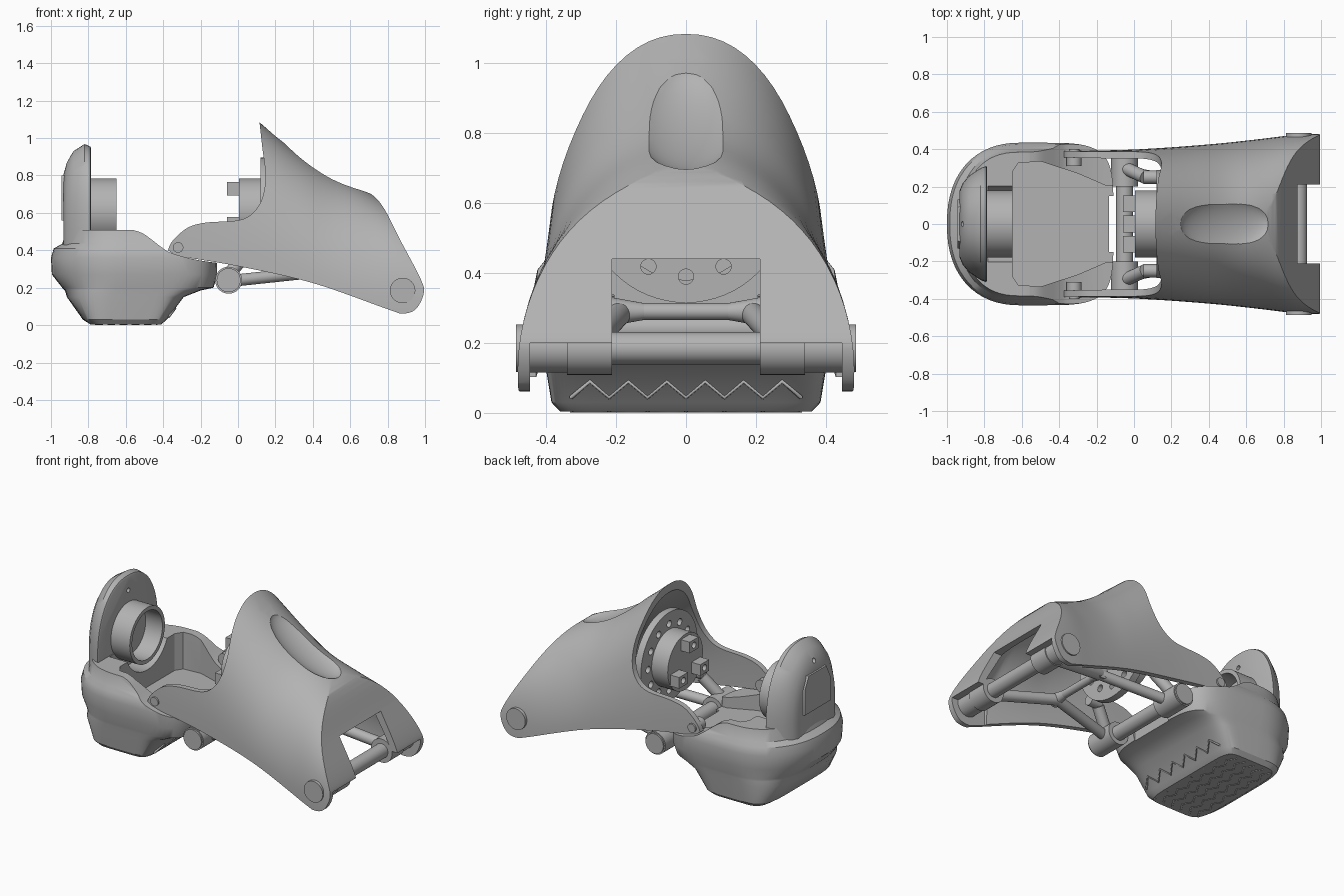
import bpy, bmesh, math
from mathutils import Vector, Matrix

if "Cube" in bpy.data.objects:
    bpy.data.objects.remove(bpy.data.objects["Cube"])

grey = bpy.data.materials.new("plain_grey")
grey.use_nodes = True
grey.diffuse_color = (0.45, 0.45, 0.45, 1)
grey.node_tree.nodes["Principled BSDF"].inputs["Base Color"].default_value = (0.45, 0.45, 0.45, 1)


def make(name, bm):
    bmesh.ops.recalc_face_normals(bm, faces=bm.faces)
    me = bpy.data.meshes.new(name)
    bm.to_mesh(me)
    bm.free()
    me.materials.append(grey)
    ob = bpy.data.objects.new(name, me)
    bpy.context.collection.objects.link(ob)
    return ob


def spline(pts, k=6):
    """Catmull-Rom through tuples of any size."""
    out = []
    v = [Vector(p) for p in pts]
    for i in range(len(v) - 1):
        a, b, c, d = v[max(i - 1, 0)], v[i], v[i + 1], v[min(i + 2, len(v) - 1)]
        for s in range(k):
            t = s / k
            out.append(b + (c - a) * t / 2 + (a * 2 - b * 5 + c * 4 - d) * t * t / 2
                       + (b * 3 - a - c * 3 + d) * t ** 3 / 2)
    return out + [v[-1]]


def loft(name, rings):
    bm = bmesh.new()
    vs = [[bm.verts.new(p) for p in r] for r in rings]
    n = len(vs[0])
    for a, b in zip(vs, vs[1:]):
        for i in range(n):
            bm.faces.new((a[i], a[(i + 1) % n], b[(i + 1) % n], b[i]))
    bm.faces.new(vs[0])
    bm.faces.new(vs[-1])
    return make(name, bm)


def side_prism(name, pts, w):
    return loft(name, [[(p[0], y, p[1]) for p in pts] for y in (-w, w)])


def box(name, lo, hi):
    return loft(name, [[(lo[0], lo[1], z), (hi[0], lo[1], z), (hi[0], hi[1], z), (lo[0], hi[1], z)]
                       for z in (lo[2], hi[2])])


def rod(name, a, b, r, r2=None, seg=40):
    a, b = Vector(a), Vector(b)
    m = Matrix.Translation((a + b) / 2) @ (b - a).to_track_quat('Z', 'Y').to_matrix().to_4x4()
    bm = bmesh.new()
    bmesh.ops.create_cone(bm, cap_ends=True, segments=seg, radius1=r, radius2=r2 or r,
                          depth=(b - a).length, matrix=m)
    return make(name, bm)


def cut(ob, tool, op='DIFFERENCE'):
    mod = ob.modifiers.new("cut", 'BOOLEAN')
    mod.object, mod.operation, mod.solver = tool, op, 'EXACT'
    dg = bpy.context.evaluated_depsgraph_get()
    me = bpy.data.meshes.new_from_object(ob.evaluated_get(dg))
    ob.modifiers.clear()
    ob.data = me
    bpy.data.objects.remove(tool)


def power(v, e):
    return math.copysign(abs(v) ** e, v)


def arch(x, w, top, base, n, drop, k=40):
    ring = []
    for i in range(k + 1):
        t = math.pi * i / k
        ring.append((x, w * power(math.cos(t), 2 / n), base + (top - base) * max(math.sin(t), 0) ** (2 / n)))
    return [(x, w, base - drop)] + ring + [(x, -w, base - drop)]


# Toe cover: arched shell trimmed to its side profile
stations = spline([(-.5, .39, 1.5, .36, 2.2), (-.1, .395, 1.27, .32, 2.2), (.12, .405, 1.08, .29, 2.2),
                   (.33, .42, .91, .24, 2.1), (.5, .435, .8, .19, 2.0), (.68, .455, .72, .13, 2.1),
                   (.85, .475, .62, .08, 2.5), (1.03, .485, .48, .04, 3)])
cover = loft("toe_cover", [arch(*s, .25) for s in stations])
rear = spline([(-.375, .4), (-.35, .45), (-.27, .52), (-.17, .548), (0, .56), (.08, .6), (.13, .68),
               (.147, .8), (.13, .95), (.115, 1.085)])
front = spline([(.2, 1.01), (.33, .912), (.5, .802), (.68, .72), (.77, .64), (.87, .45), (.975, .25),
                (.993, .17), (.95, .085), (.88, .062), (.8, .085), (.4, .225), (0, .315), (-.33, .37)])
cut(cover, side_prism("trim", rear + front, .7), 'INTERSECT')
bm = bmesh.new()
bmesh.ops.create_uvsphere(bm, u_segments=32, v_segments=20, radius=1, matrix=Matrix.Translation((.49, 0, .85))
                          @ Matrix.Rotation(math.radians(31), 4, 'Y') @ Matrix.Diagonal((.28, .155, .075, 1)))
cut(cover, make("dent", bm))
cavity = [arch(x, w - .035, min(top - .055, .56 - 1.9 * (x - .77)), base, n, .4)
          for x, w, top, base, n in stations if x < .975]
cut(cover, loft("cavity", cavity))
cut(cover, box("notch", (.78, -.212, .1), (1.1, .212, .44)))
cut(cover, box("underside", (.75, -.447, -.1), (1.1, .447, .2)))


# Heel body: stacked plan outlines, rounded behind and squarer in front
def plan(z, x0, x1, w, nb, nf, k=64):
    ring = []
    for i in range(k):
        t = 2 * math.pi * i / k
        c, s = math.cos(t), math.sin(t)
        n = nf if c > 0 else nb
        mid = -.6
        ring.append((mid + power(c, 2 / n) * ((x1 - mid) if c > 0 else (mid - x0)), w * power(s, 2 / n), z))
    return ring


heel = loft("heel_body", [plan(*s) for s in [
    (.004, -.79, -.41, .36, 6, 8), (.03, -.83, -.38, .385, 5, 8), (.15, -.915, -.29, .405, 3.2, 7),
    (.185, -.925, -.2, .41, 2.8, 6), (.2, -.94, -.13, .413, 2.6, 5), (.27, -.995, -.11, .43, 2.3, 5),
    (.36, -1, -.11, .435, 2.3, 5), (.41, -.985, -.11, .425, 2.3, 5), (.435, -.94, -.11, .405, 2.4, 5),
    (.56, -.9, -.11, .37, 2.6, 5)]])
top_line = [(-1.1, -.1), (-1.1, .51)] + spline([(-.56, .508), (-.5, .485), (-.4, .41), (-.34, .38),
                                                (-.2, .345), (0, .32)]) + [(0, -.1)]
cut(heel, side_prism("trim", top_line, .7), 'INTERSECT')
well = [(-.65, .28), (-.62, .325), (-.5, .335), (-.3, .27), (-.15, .205), (.1, .205)]
well = well + [(x, -y) for x, y in reversed(well)]
cut(heel, loft("well", [[(x, y, z) for x, y in well] for z in (.27, .8)]))
cut(heel, rod("pocket", (-.78, 0, .605), (-.55, 0, .605), .225))
cut(heel, box("front_gap", (-.135, -.15, 0), (.1, .15, .6)))

# Zigzag tread on the sole and on its sloped front
for i in range(7):
    cu = bpy.data.curves.new("tread_line", 'CURVE')
    cu.dimensions = '3D'
    cu.bevel_depth, cu.bevel_resolution = .006, 1
    sp = cu.splines.new('POLY')
    sp.points.add(12)
    for j, p in enumerate(sp.points):
        x = -.76 + i * .065 + .035 * (j % 2)
        z = .006 if x < -.4 else .03 + max(x + .38, 0) * 1.33
        p.co = (x, -.33 + j * .055, z, 1)
    cu.materials.append(grey)
    bpy.context.collection.objects.link(bpy.data.objects.new("tread_line", cu))

# Upright rear plate with its back panel, hole and motor ring
plate = loft("upright_plate", [arch(x, w, t, .52, 2.3, .13) for x, w, t in [
    (-.785, .30, .945), (-.79, .31, .955), (-.82, .30, .968), (-.88, .26, .93), (-.915, .22, .87), (-.932, .18, .81)]])
cut(plate, rod("hole", (-1, 0, .86), (-.7, 0, .86), .015, seg=16))
back_panel = loft("back_panel", [[(x, y * s, z) for y, z in
                  [(-.13, .56), (.13, .56), (.13, .72), (.09, .8), (-.09, .8), (-.13, .72)]]
                  for x, s in ((-.91, 1.08), (-.943, 1))])
ring = rod("motor_ring", (-.8, 0, .605), (-.65, 0, .605), .18, seg=64)
cut(ring, rod("bore", (-.77, 0, .605), (-.6, 0, .605), .155, seg=64))

# Motor disc, drum and three lugs inside the cover
disc = rod("motor_disc", (.12, 0, .605), (.165, 0, .605), .29, seg=64)
for i in range(12):
    a = math.radians(30 * i - 90)
    y, z = .215 * math.sin(a), .605 + .215 * math.cos(a)
    cut(disc, rod("hole", (.1, y, z), (.2, y, z), .022, seg=16))
rod("motor_drum", (.005, 0, .605), (.13, 0, .605), .18, seg=64)
for i in range(3):
    a = math.radians(90 + 120 * i)
    y, z = .125 * math.cos(a), .605 + .125 * math.sin(a)
    lug = box("drum_lug", (-.058, y - .045, z - .036), (.01, y + .045, z + .036))
    cut(lug, rod("hole", (-.1, y, z), (-.02, y, z), .02, seg=16))

# Linkage: hinge barrels, struts, toe axle and pins on both sides
for s in (1, -1):
    rod("hinge_barrel", (-.05, .2 * s, .24), (-.05, .385 * s, .24), .072)
    rod("hinge_cap", (-.05, .385 * s, .24), (-.05, .395 * s, .24), .064)
    rod("rear_strut", (-.05, .28 * s, .235), (.42, .19 * s, .285), .032)
    rod("front_strut", (.42, .19 * s, .285), (.88, .28 * s, .19), .034)
    rod("crossbar_flare", (.42, .22 * s, .29), (.42, .12 * s, .29), .042, .024)
    rod("axle_clamp", (.88, .212 * s, .185), (.88, .34 * s, .185), .076)
    rod("axle_sleeve", (.88, .34 * s, .185), (.88, .455 * s, .185), .07)
    rod("axle_cap", (.88, .44 * s, .185), (.88, .486 * s, .185), .068)
    rod("arm_pin", (-.32, .34 * s, .415), (-.32, .402 * s, .415), .028, seg=24)
    rod("arm_boss", (-.32, .31 * s, .415), (-.32, .37 * s, .415), .04, seg=24)
    rod("disc_strut", (-.05, .3 * s, .27), (.06, .25 * s, .4), .035)
    rod("disc_post", (.05, .25 * s, .42), (.13, .25 * s, .42), .035)
rod("hinge_shaft", (-.05, -.22, .24), (-.05, .22, .24), .045)
rod("crossbar", (.42, -.2, .29), (.42, .2, .29), .024)
rod("toe_axle", (.88, -.23, .185), (.88, .23, .185), .046)

# Smooth shading with sharp creases
bpy.ops.object.select_all(action='DESELECT')
for ob in bpy.context.scene.objects:
    if ob.type == 'MESH' and grey.name in ob.data.materials:
        ob.select_set(True)
        bpy.context.view_layer.objects.active = ob
bpy.ops.object.shade_smooth_by_angle(angle=math.radians(32))
